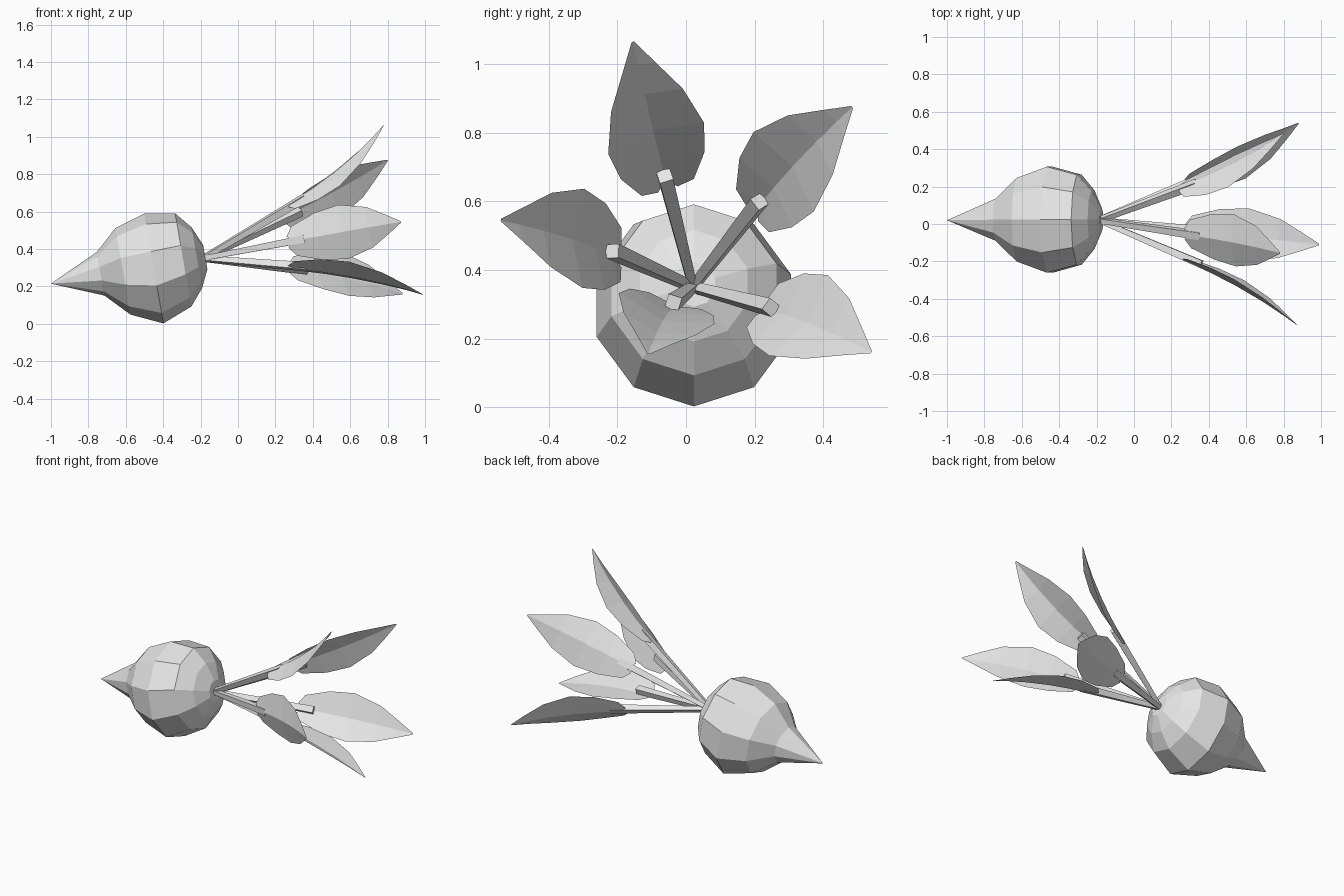
import bpy, math
from mathutils import Vector as V

if "Cube" in bpy.data.objects:
    bpy.data.objects.remove(bpy.data.objects["Cube"])

mat = bpy.data.materials.new("light_grey")
mat.diffuse_color = (0.8, 0.8, 0.8, 1)
mat.use_nodes = True
mat.node_tree.nodes["Principled BSDF"].inputs["Base Color"].default_value = mat.diffuse_color


def make(name, verts, faces):
    me = bpy.data.meshes.new(name)
    me.from_pydata([tuple(v) for v in verts], [], faces)
    me.materials.append(mat)
    ob = bpy.data.objects.new(name, me)
    bpy.context.collection.objects.link(ob)
    return ob


# Frame of the tilted bulb
axis = V((0.985, 0, 0.172)).normalized()
side = V((0, 1, 0))
up = axis.cross(side)


def tube(name, rings, n, u, w, phase, tip=None):
    """Skin rings of (centre, radius); close with caps or a pointed tip."""
    verts, faces = [], []
    for c, r in rings:
        for i in range(n):
            a = phase + 2 * math.pi * i / n
            verts.append(c + u * r * math.cos(a) + w * r * math.sin(a))
    for k in range(len(rings) - 1):
        for i in range(n):
            j = (i + 1) % n
            faces.append((k * n + i, k * n + j, k * n + n + j, k * n + n + i))
    if tip:
        verts.append(tip)
        faces += [(len(verts) - 1, (i + 1) % n, i) for i in range(n)]
    else:
        faces.append(tuple(reversed(range(n))))
    faces.append(tuple(range((len(rings) - 1) * n, len(rings) * n)))
    return make(name, verts, faces)


# Root bulb: ten sides, with a pointed tail
profile = [(-0.735, 0.268, 0.118), (-0.615, 0.281, 0.235), (-0.45, 0.296, 0.298),
           (-0.293, 0.342, 0.253), (-0.22, 0.354, 0.165), (-0.175, 0.357, 0.065)]
tube("root_bulb", [(V((x, 0.023, z)), r) for x, z, r in profile], 10,
     side, up, -math.pi / 2, V((-1, 0.02, 0.215)))

# Leaves: stem end and leaf tip
crown = V((-0.19, 0.02, 0.35))
leaves = [((0.36, -0.062, 0.675), (0.78, -0.155, 1.065)),
          ((0.335, 0.215, 0.60), (0.80, 0.485, 0.875)),
          ((0.36, -0.215, 0.455), (0.87, -0.54, 0.545)),
          ((0.37, 0.248, 0.29), (0.88, 0.54, 0.16)),
          ((0.37, -0.037, 0.305), (0.99, -0.11, 0.155))]
outline = [(0, 0.03), (0.05, 0.08), (0.2, 0.128), (0.42, 0.147),
           (0.67, 0.11), (0.86, 0.05), (1, 0.004)]

for k, (end, tip) in enumerate(leaves, 1):
    end, tip = V(end), V(tip)
    d = (end - crown).normalized()
    out = tip - crown
    out = (out - axis * out.dot(axis)).normalized()
    across = d.cross(out).normalized()
    normal = across.cross(d).normalized()

    # Square stem
    diag = math.pi / 4
    tube("stem_%d" % k, [(crown, 0.018), (end, 0.029)], 4, across, normal, diag)

    # Blade: bends outward, folded gently along the midrib
    base = end - d * 0.06 + normal * 0.02
    ctrl = base + d * 0.5 * (tip - base).length
    verts, faces = [], []
    for s, hw in outline:
        mid = base * (1 - s) ** 2 + ctrl * 2 * s * (1 - s) + tip * s * s
        tan = ((ctrl - base) * (1 - s) + (tip - ctrl) * s).normalized()
        nrm = across.cross(tan)
        # rear lobes sweep back past the base
        sweep = tan * (-0.04 if s < 0.1 else 0)
        for q in (-1, 0, 1):
            verts.append(mid + (across * q * hw - nrm * 0.25 * hw + sweep) * abs(q)
                         if q else mid)
    for r in range(len(outline) - 1):
        for c in (0, 1):
            a = r * 3 + c
            faces.append((a, a + 1, a + 4, a + 3))
    make("leaf_%d" % k, verts, faces)
